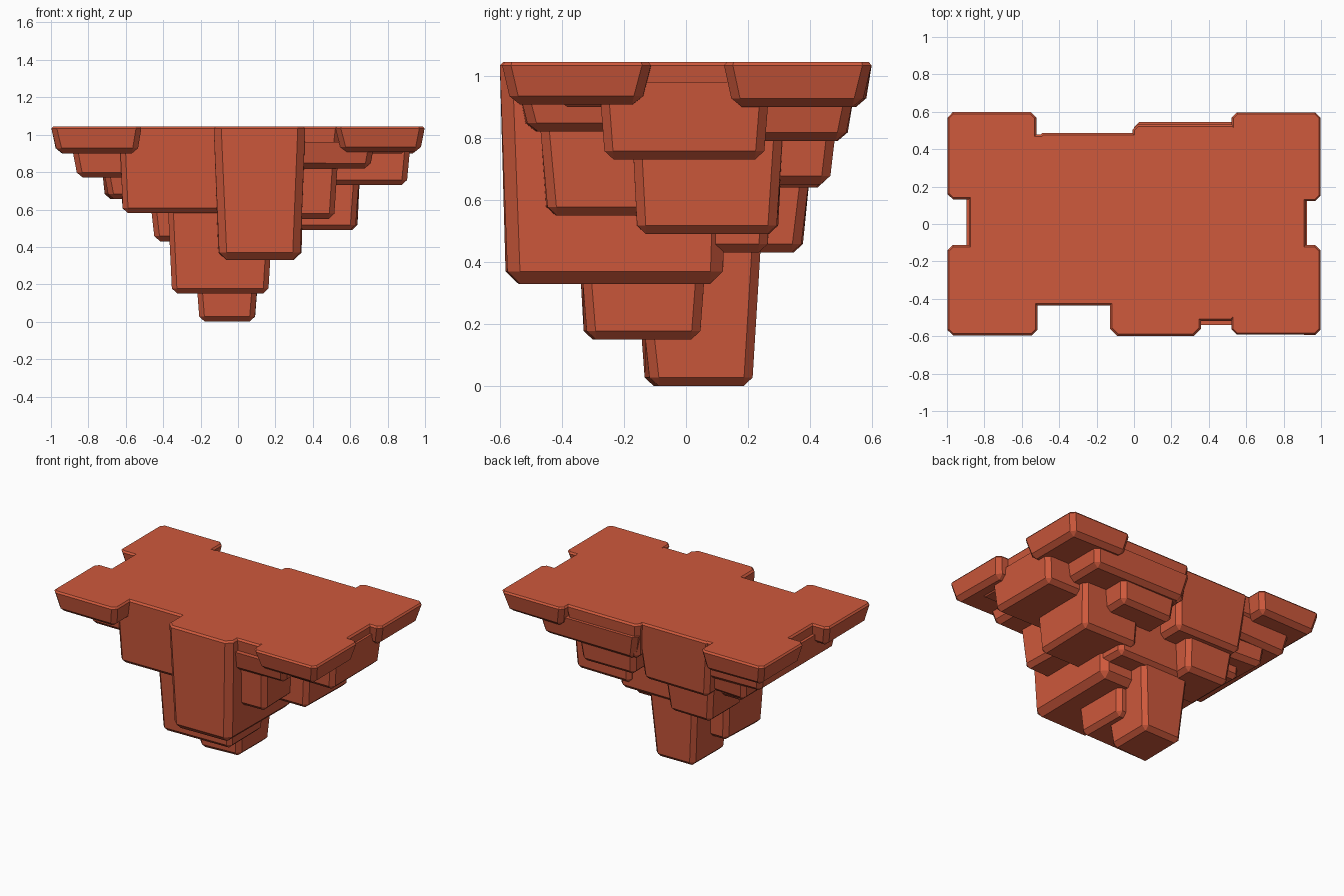
import bpy, bmesh, random
from mathutils import Vector

if "Cube" in bpy.data.objects:
    bpy.data.objects.remove(bpy.data.objects["Cube"])

random.seed(4)
TOP = 1.045

clay = bpy.data.materials.new("terracotta rock")
clay.diffuse_color = (0.62, 0.10, 0.045, 1)
clay.use_nodes = True
clay.node_tree.nodes["Principled BSDF"].inputs["Base Color"].default_value = clay.diffuse_color


def chunk(name, x0, x1, y0, y1, z0, z1=TOP, taper=0.03, bevel=0.028):
    """Faceted rock block: narrower and slightly uneven at the bottom, chamfered edges."""
    bm = bmesh.new()
    bmesh.ops.create_cube(bm, size=1)
    for v in bm.verts:
        low = v.co.z < 0
        sx, sy = (1 if v.co.x > 0 else -1), (1 if v.co.y > 0 else -1)
        tx = taper * random.uniform(0.7, 1.3) if low else 0
        ty = taper * random.uniform(0.7, 1.3) if low else 0
        v.co = Vector(((x1 if sx > 0 else x0) - sx * tx,
                       (y1 if sy > 0 else y0) - sy * ty,
                       z0 if low else z1))
    # upper rim gets a finer chamfer than the sides and underside
    zmid = (z0 + z1) / 2
    rim = [e for e in bm.edges if all(v.co.z > zmid for v in e.verts)]
    rest = [e for e in bm.edges if e not in rim]
    bmesh.ops.bevel(bm, geom=rest, offset=bevel, segments=1, affect='EDGES', clamp_overlap=True)
    if z1 == TOP:
        rim = [e for e in bm.edges if all(v.co.z > z1 - 1e-4 for v in e.verts)]
        bmesh.ops.bevel(bm, geom=rim, offset=0.012, segments=1, affect='EDGES', clamp_overlap=True)
    bmesh.ops.recalc_face_normals(bm, faces=bm.faces)
    me = bpy.data.meshes.new(name)
    bm.to_mesh(me)
    bm.free()
    me.materials.append(clay)
    ob = bpy.data.objects.new(name, me)
    bpy.context.collection.objects.link(ob)
    return ob


# flat top plateau with four overhanging corner slabs
rock = chunk("floating_rock", -.885, .92, -.43, .48, .90, taper=.02)
parts = [
    chunk("slab_front_left", -1, -.515, -.597, -.11, .90),
    chunk("slab_front_right", .518, 1, -.595, -.11, .907),
    chunk("slab_back_left", -1, -.52, .13, .6, .90),
    chunk("slab_back_right", .52, 1, .12, .6, .90),
    chunk("front_ledge", .25, .55, -.52, -.2, .84),
    chunk("back_ledge", -.01, .56, .2, .533, .79),
    chunk("back_left_wall", -.52, .05, .02, .487, .64, taper=.04),
    # main front masses
    chunk("front_pillar", -.13, .36, -.6, .14, .33, taper=.025, bevel=.04),
    chunk("front_left_wall", -.635, .02, -.437, .3, .58, taper=.025),
    # stepped base
    chunk("lower_step", -.375, .19, -.355, .08, .15, .62, taper=.03),
    chunk("foot", -.245, .13, -.17, .245, 0, .52, taper=.045),
    chunk("middle_core", -.3, .36, -.1, .29, .43, .93),
    # right-hand steps
    chunk("right_step_low", .2, .66, -.18, .32, .49, .95),
    chunk("right_step_high", .2, .925, -.28, .27, .73, .98, taper=.02),
    chunk("right_front_step", .2, .54, -.48, -.1, .55, .95),
    chunk("right_front_shelf", .2, .73, -.54, -.1, .82, .96),
    # back steps
    chunk("back_shelf", .0, .76, .0, .545, .79, .96),
    chunk("back_step", .05, .5, .0, .495, .65, .93),
    chunk("back_low_step", -.48, -.1, .0, .405, .43, .74),
    # left-hand steps
    chunk("left_shelf", -.895, -.4, -.4, .46, .77, .97),
    chunk("left_step", -.74, -.4, -.3, .42, .655, .93, taper=.04),
]

# fuse all blocks into one rock
for p in parts:
    m = rock.modifiers.new(p.name, 'BOOLEAN')
    m.operation = 'UNION'
    m.solver = 'EXACT'
    m.object = p
dg = bpy.context.evaluated_depsgraph_get()
fused = bpy.data.meshes.new_from_object(rock.evaluated_get(dg))
if len(fused.polygons) > 60:
    rock.modifiers.clear()
    rock.data = fused
    for p in parts:
        bpy.data.objects.remove(p)
else:
    rock.modifiers.clear()
